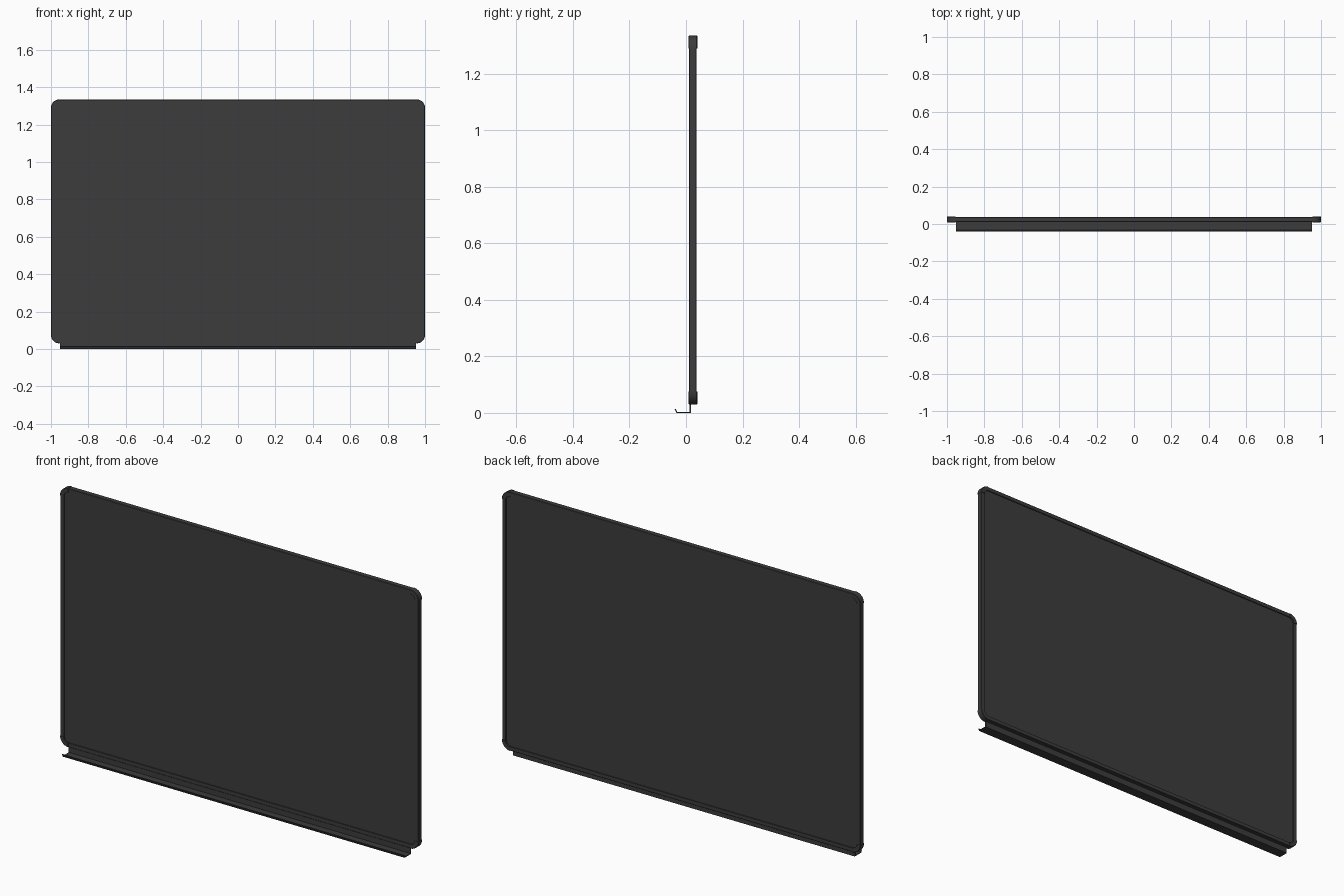
import bpy, bmesh, math
from mathutils import Vector

if "Cube" in bpy.data.objects:
    bpy.data.objects.remove(bpy.data.objects["Cube"])

dark = bpy.data.materials.new("dark_grey")
dark.diffuse_color = (0.045, 0.045, 0.045, 1)
dark.use_nodes = True
dark.node_tree.nodes["Principled BSDF"].inputs["Base Color"].default_value = dark.diffuse_color

LEFT, RIGHT, BOTTOM, TOP, R = -1.0, 1.0, 0.03, 1.335, 0.046
YC = 0.0245


def loft(name, rings, angle=30):
    """Join closed rings of points into a capped solid."""
    bm = bmesh.new()
    vs = [[bm.verts.new(p) for p in ring] for ring in rings]
    n = len(vs[0])
    for a, b in zip(vs, vs[1:]):
        for i in range(n):
            bm.faces.new((a[i], a[(i + 1) % n], b[(i + 1) % n], b[i]))
    bm.faces.new(vs[0][::-1])
    bm.faces.new(vs[-1])
    bmesh.ops.recalc_face_normals(bm, faces=bm.faces)
    me = bpy.data.meshes.new(name)
    bm.to_mesh(me)
    bm.free()
    ob = bpy.data.objects.new(name, me)
    bpy.context.collection.objects.link(ob)
    me.materials.append(dark)
    bpy.context.view_layer.objects.active = ob
    ob.select_set(True)
    bpy.ops.object.shade_smooth_by_angle(angle=math.radians(angle))
    ob.select_set(False)
    return ob


def section(inner, outer, half, c):
    """Chamfered frame section as (radius, y)."""
    return [(inner, YC - half), (outer - c, YC - half), (outer, YC - half + c),
            (outer, YC + half - c), (outer - c, YC + half), (inner, YC + half)]


def ring(centre, a, prof):
    cx, cz = centre
    return [Vector((cx + r * math.cos(a), y, cz + r * math.sin(a))) for r, y in prof]


centres = [(RIGHT - R, TOP - R), (LEFT + R, TOP - R),
           (LEFT + R, BOTTOM + R), (RIGHT - R, BOTTOM + R)]
rail = section(R - 0.021, R - 0.001, 0.0135, 0.002)
cap = section(R - 0.022, R, 0.0155, 0.002)
names = ["top_right", "top_left", "bottom_left", "bottom_right"]
sides = ["top", "left", "bottom", "right"]

# Rounded corner caps and straight frame rails
for i, c in enumerate(centres):
    a0 = i * math.pi / 2
    a1 = a0 + math.pi / 2
    loft("corner_" + names[i], [ring(c, a0 + k * math.pi / 24, cap) for k in range(13)])
    loft("rail_" + sides[i], [ring(c, a1, rail), ring(centres[(i + 1) % 4], a1, rail)])

# Recessed writing panel with rounded corners
outline = [(cx + (R - 0.012) * math.cos(i * math.pi / 2 + k * math.pi / 16),
            cz + (R - 0.012) * math.sin(i * math.pi / 2 + k * math.pi / 16))
           for i, (cx, cz) in enumerate(centres) for k in range(9)]
loft("board_panel", [[Vector((x, y, z)) for x, z in outline] for y in (0.016, 0.033)])

# Thin folded pen tray
tray = [(0.017, 0.034), (0.017, 0.0), (-0.034, 0.0), (-0.040, 0.013),
        (-0.037, 0.015), (-0.0315, 0.004), (0.013, 0.004), (0.013, 0.034)]
loft("pen_tray", [[Vector((x, y, z)) for y, z in tray] for x in (-0.953, 0.953)])
